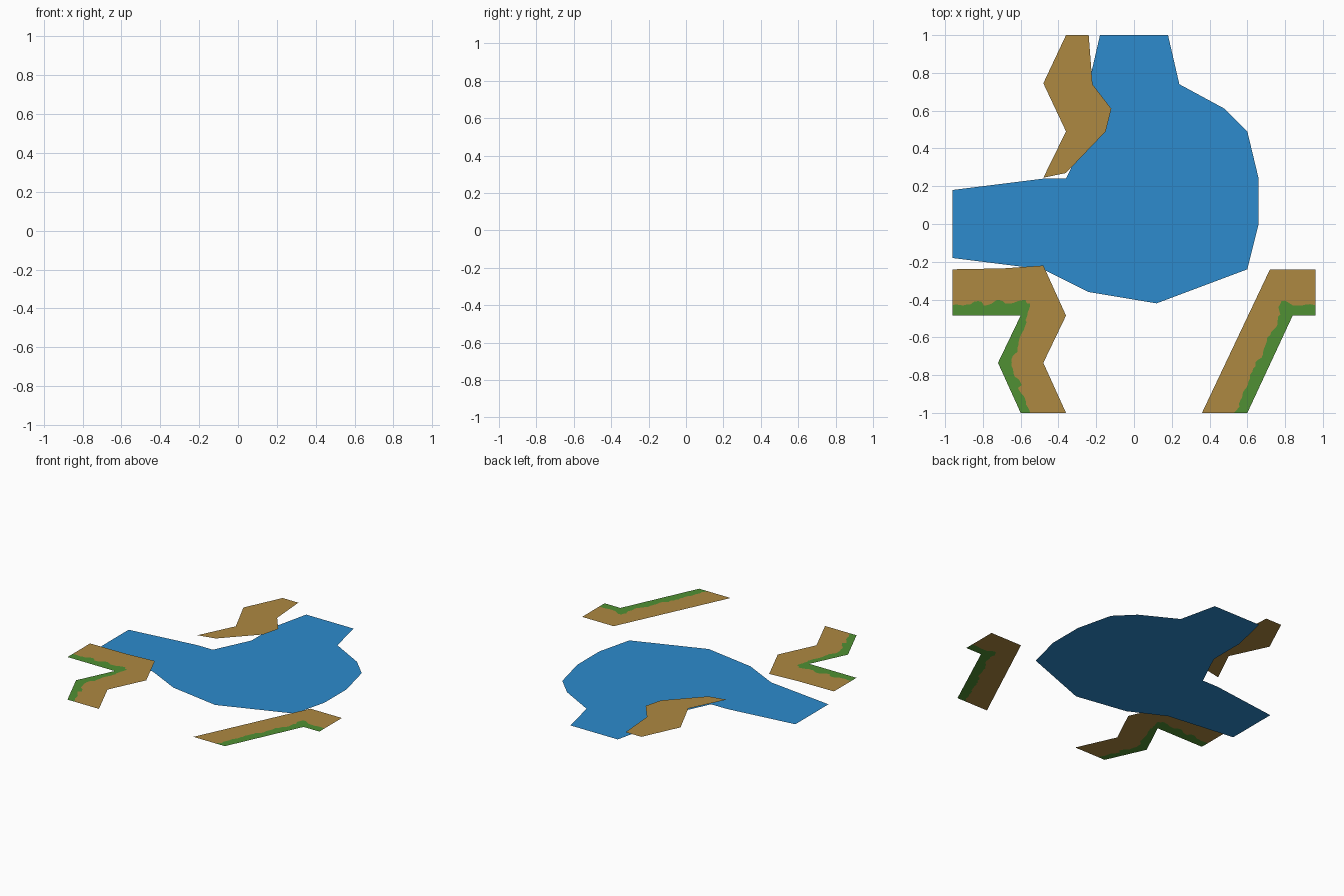
import bpy
import bmesh
import random
from mathutils import Vector

random.seed(4)
if "Cube" in bpy.data.objects:
    bpy.data.objects.remove(bpy.data.objects["Cube"])

WATER_Z = 0.0
BANK_Z = 0.066


def make_material(name, rgb):
    mat = bpy.data.materials.new(name)
    mat.use_nodes = True
    color = (*rgb, 1.0)
    mat.diffuse_color = color
    mat.node_tree.nodes["Principled BSDF"].inputs["Base Color"].default_value = color
    return mat


water_blue = make_material("water blue", (0.026, 0.26, 0.61))
sand_tan = make_material("sand tan", (0.42, 0.25, 0.053))
grass_green = make_material("grass green", (0.08, 0.28, 0.033))


def make_sheet(name, z, loops, materials):
    """Flat sheet; each outline in loops takes the material of the same index."""
    bm = bmesh.new()
    for index, loop in enumerate(loops):
        face = bm.faces.new([bm.verts.new((p[0], p[1], z)) for p in loop])
        face.material_index = index
        face.normal_update()
        if face.normal.z < 0:
            face.normal_flip()
    bmesh.ops.triangulate(bm, faces=bm.faces[:], ngon_method='EAR_CLIP')
    bmesh.ops.remove_doubles(bm, verts=bm.verts[:], dist=0.0005)
    mesh = bpy.data.meshes.new(name)
    bm.to_mesh(mesh)
    bm.free()
    for mat in materials:
        mesh.materials.append(mat)
    obj = bpy.data.objects.new(name, mesh)
    bpy.context.collection.objects.link(obj)
    return obj


def ragged_edge(outer, offsets, step=0.016):
    """Walk along the outer edge, shifted inward by a clumpy, uneven width."""
    points = []
    clump = 1.0
    for i in range(len(outer) - 1):
        a, b = Vector(outer[i]), Vector(outer[i + 1])
        oa, ob = Vector(offsets[i]), Vector(offsets[i + 1])
        count = max(2, int((b - a).length / step))
        for k in range(count):
            if k % 3 == 0:
                clump = random.uniform(0.75, 1.2)
            t = k / count
            width = clump + random.uniform(-0.07, 0.07)
            points.append(a.lerp(b, t) + oa.lerp(ob, t) * width)
    points.append(Vector(outer[-1]) + Vector(offsets[-1]))
    return points


def make_grassy_bank(name, river_side, outer, offsets):
    """Sand along the river, with a grass fringe on the outer edge."""
    fringe = ragged_edge(outer, offsets)
    sand = list(river_side) + fringe[::-1]
    grass = list(outer) + fringe[::-1]
    return make_sheet(name, BANK_Z, [sand, grass], [sand_tan, grass_green])


# Pond with a west and a north arm
make_sheet("pond_water", WATER_Z, [[
    (-0.96, 0.18), (-0.48, 0.24), (-0.36, 0.24), (-0.24, 0.49), (-0.24, 0.74),
    (-0.18, 1), (0.18, 1), (0.24, 0.74), (0.48, 0.61), (0.6, 0.49),
    (0.66, 0.24), (0.66, 0), (0.6, -0.24), (0.12, -0.42), (-0.24, -0.36),
    (-0.48, -0.24), (-0.96, -0.18)]], [water_blue])

# Bare sand bank at the back
make_sheet("back_bank", BANK_Z, [[
    (-0.36, 1), (-0.24, 1), (-0.22, 0.74), (-0.12, 0.61), (-0.15, 0.49),
    (-0.36, 0.27), (-0.48, 0.245), (-0.36, 0.49), (-0.48, 0.745)]], [sand_tan])

# Bent bank at the front, on the -x side
make_grassy_bank(
    "front_right_bank",
    [(-0.96, -0.24), (-0.69, -0.235), (-0.48, -0.22), (-0.36, -0.485),
     (-0.48, -0.735), (-0.36, -1)],
    [(-0.96, -0.485), (-0.6, -0.485), (-0.72, -0.735), (-0.6, -1)],
    [(0, 0.07), (0.055, 0.07), (0.075, 0), (0.05, 0)])

# Slanted bank at the front, on the +x side
make_grassy_bank(
    "front_left_bank",
    [(0.96, -0.24), (0.72, -0.24), (0.36, -1)],
    [(0.96, -0.485), (0.84, -0.485), (0.6, -1)],
    [(0, 0.045), (-0.055, 0.07), (-0.07, 0)])
